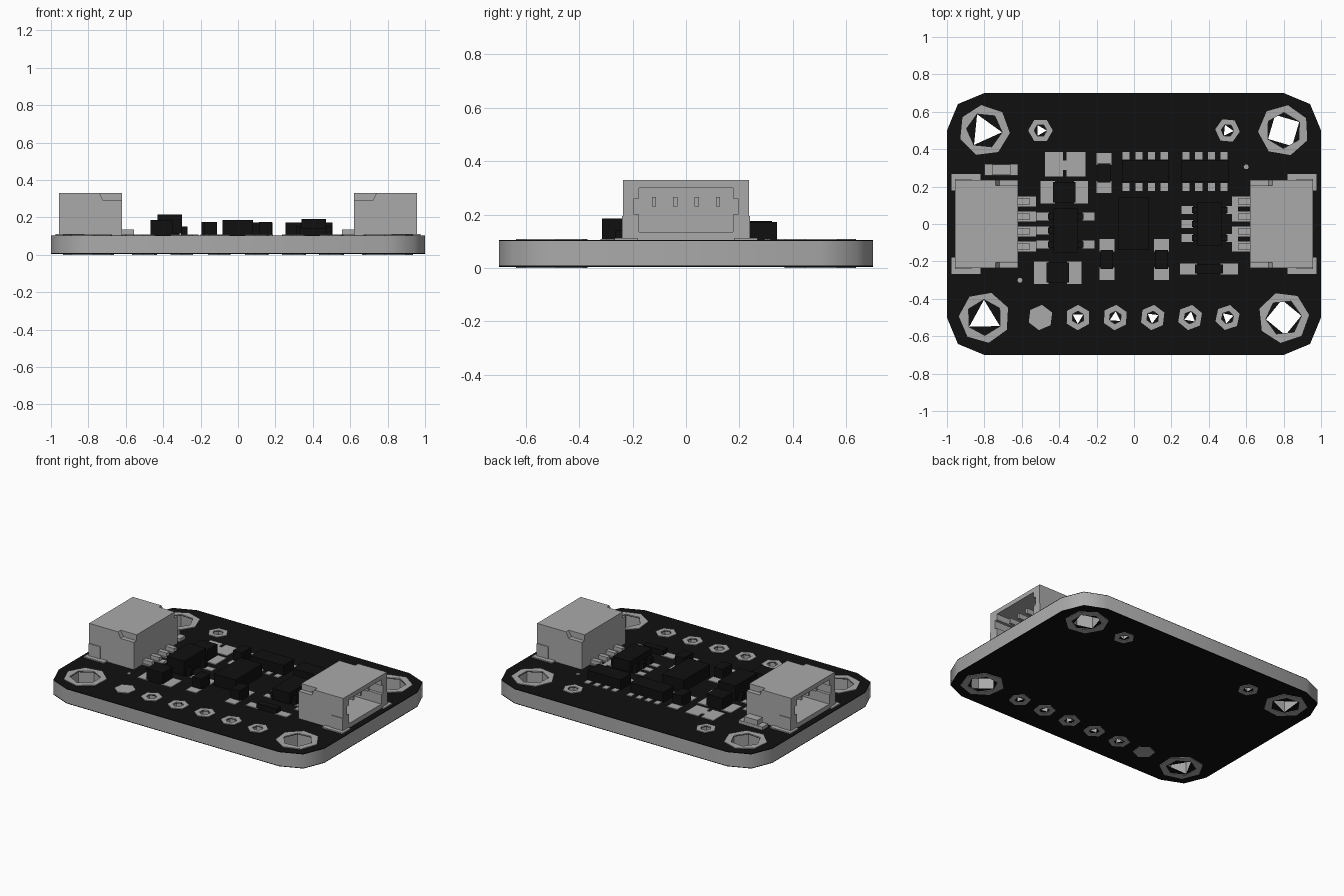
import bpy, bmesh, math

cube = bpy.data.objects.get("Cube")
if cube:
    bpy.data.objects.remove(cube)


def material(name, value):
    m = bpy.data.materials.new(name)
    m.use_nodes = True
    colour = (value, value, value, 1)
    m.diffuse_color = colour
    m.node_tree.nodes["Principled BSDF"].inputs["Base Color"].default_value = colour
    return m


BLACK = material("matte black", 0.005)
GREY = material("light grey", 0.4)
TOP = 0.104    # upper face of the solder mask
PAD = 0.109    # upper face of the flat pads


def add_mesh(name, bm, mat):
    bmesh.ops.remove_doubles(bm, verts=bm.verts, dist=0.0001)
    bmesh.ops.recalc_face_normals(bm, faces=bm.faces)
    me = bpy.data.meshes.new(name)
    bm.to_mesh(me)
    bm.free()
    me.materials.append(mat)
    ob = bpy.data.objects.new(name, me)
    bpy.context.collection.objects.link(ob)
    return ob


def box(name, x, y, z, mat):
    """Box between pairs of limits on each axis."""
    bm = bmesh.new()
    bmesh.ops.create_cube(bm, size=1)
    lims = (x, y, z)
    for v in bm.verts:
        v.co = [(min(l) if c < 0 else max(l)) for c, l in zip(v.co, lims)]
    return add_mesh(name, bm, mat)


def ngon(x, y, r, n, turn=0.0):
    return [(x + r * math.cos(turn + i * math.tau / n),
             y + r * math.sin(turn + i * math.tau / n)) for i in range(n)]


def plate(name, loops, z0, z1, mat):
    """Flat plate whose first loop is the outline and the rest are holes."""
    cu = bpy.data.curves.new(name, 'CURVE')
    cu.dimensions = '2D'
    cu.fill_mode = 'BOTH'
    cu.extrude = (z1 - z0) / 2
    for pts in loops:
        sp = cu.splines.new('POLY')
        sp.points.add(len(pts) - 1)
        for p, (x, y) in zip(sp.points, pts):
            p.co = (x, y, 0, 1)
        sp.use_cyclic_u = True
    tmp = bpy.data.objects.new("outline", cu)
    bpy.context.collection.objects.link(tmp)
    bpy.context.view_layer.update()
    me = bpy.data.meshes.new_from_object(tmp)
    bpy.data.objects.remove(tmp)
    bm = bmesh.new()
    bm.from_mesh(me)
    bpy.data.meshes.remove(me)
    bmesh.ops.translate(bm, verts=bm.verts, vec=(0, 0, (z0 + z1) / 2))
    ob = add_mesh(name, bm, mat)
    ob.data.polygons.foreach_set("use_smooth", [True] * len(ob.data.polygons))
    ob.data.set_sharp_from_angle(angle=math.radians(50))
    return ob


# Board outline with coarse rounded corners
outline = []
for q, (sx, sy) in enumerate([(1, 1), (-1, 1), (-1, -1), (1, -1)]):
    for k in range(3):
        a = (q + k / 2) * math.pi / 2
        outline.append((sx * 0.8 + 0.2 * math.cos(a), sy * 0.5 + 0.2 * math.sin(a)))

# Holes: x, y, ring radius, hole radius, turn
holes = [(sx * 0.8, sy * 0.5, 0.137, 0.096, 0.3 * sx + 0.2 * sy)
         for sx in (-1, 1) for sy in (-1, 1)]
holes += [(sx * 0.5, 0.5, 0.066, 0.034, 1.0 + sx) for sx in (-1, 1)]
holes += [(-0.3 + i * 0.2, -0.5, 0.068, 0.034, 0.5 + i) for i in range(5)]

cuts = [ngon(x, y, r, 6, t) for x, y, _, r, t in holes]
low_cuts = [ngon(x, y, r * 0.99, 3 if x < 0 or r < 0.05 else 4, t)
            for x, y, _, r, t in holes]
plate("board_core", [outline] + cuts, 0.009, 0.1, GREY)
plate("top_mask", [outline] + cuts, 0.1, TOP, BLACK)
plate("bottom_mask", [outline] + low_cuts, 0.004, 0.009, BLACK)
for (x, y, ring, r, t), cut in zip(holes, cuts):
    rim = ngon(x, y, ring, 7 if ring > 0.1 else 6, t)
    plate("top_ring", [rim, cut], TOP, PAD, GREY)
    plate("bottom_ring", [rim, cut], 0, 0.004, GREY)
for z0, z1 in ((TOP, PAD), (0, 0.004)):
    plate("filled_pad", [ngon(-0.5, -0.5, 0.068, 6, 0.4)], z0, z1, GREY)


# Cable sockets, opening outwards on each side
def socket(s):
    def part(name, x, y, z):
        return box("socket_" + name, [s * x[0], s * x[1]], y, z, GREY)
    part("back", (0.62, 0.70), (-0.205, 0.205), (0.1, 0.33))
    part("roof", (0.62, 0.957), (-0.205, 0.205), (0.30, 0.33))
    part("floor", (0.62, 0.957), (-0.205, 0.205), (0.104, 0.135))
    profile = [(0.62, 0.104), (0.957, 0.104), (0.957, 0.33), (0.74, 0.33),
               (0.72, 0.29), (0.62, 0.29)]
    for side in (-1, 1):
        # Side wall with a stepped rear corner
        bm = bmesh.new()
        face = bm.faces.new([bm.verts.new((s * x, side * 0.195, z)) for x, z in profile])
        ext = bmesh.ops.extrude_face_region(bm, geom=[face])["geom"]
        bmesh.ops.translate(bm, vec=(0, side * 0.04, 0),
                            verts=[v for v in ext if isinstance(v, bmesh.types.BMVert)])
        add_mesh("socket_side", bm, GREY)
        # Inner ribs leave a latch slot between them
        for z in ((0.13, 0.2), (0.26, 0.31)):
            part("rib", (0.69, 0.957), (side * 0.175, side * 0.2), z)
        part("clip", (0.87, 0.957), (side * 0.235, side * 0.24), (0.104, 0.195))
        part("anchor_pad", (0.82, 0.975), (side * 0.18, side * 0.268), (TOP, 0.112))
    for i in range(4):
        y = -0.12 + i * 0.08
        part("contact", (0.69, 0.9), (y - 0.008, y + 0.008), (0.23, 0.265))
        part("foot", (0.555, 0.63), (y - 0.015, y + 0.015), (TOP, 0.135))
        part("foot_pad", (0.525, 0.63), (y - 0.027, y + 0.027), (TOP, PAD))


for s in (-1, 1):
    socket(s)


# Two-terminal parts: end pads with a dark body between them
def chip(name, x, y, body, height, along):
    """body is the length of the dark middle along axis 0 or 1."""
    lims = [list(x), list(y)]
    a, b = lims[along]
    mid = (a + b) / 2
    for end in ((a, mid - body * 0.42), (mid + body * 0.42, b)):
        pad = list(lims)
        pad[along] = end
        box(name + "_pad", pad[0], pad[1], (TOP, PAD), GREY)
    core = [[l[0] + 0.006, l[1] - 0.006] for l in lims]
    core[along] = (mid - body / 2, mid + body / 2)
    box(name + "_body", core[0], core[1], (TOP, height), BLACK)


chip("upper_capacitor", (-0.5, -0.245), (0.11, 0.23), 0.12, 0.185, 0)
chip("lower_capacitor", (-0.535, -0.28), (-0.32, -0.2), 0.12, 0.185, 0)
chip("upper_resistor", (-0.2, -0.12), (0.165, 0.38), 0.1, 0.175, 1)
chip("left_resistor", (-0.185, -0.105), (-0.3, -0.08), 0.1, 0.175, 1)
chip("right_resistor", (0.107, 0.187), (-0.3, -0.08), 0.1, 0.175, 1)
chip("small_resistor", (0.245, 0.555), (-0.27, -0.21), 0.15, 0.14, 0)

# Bare jumper pads
box("jumper_pad_left", (-0.475, -0.38), (0.255, 0.385), (TOP, PAD), GREY)
box("jumper_pad_right", (-0.36, -0.26), (0.255, 0.385), (TOP, PAD), GREY)
box("jumper_link", (-0.385, -0.355), (0.29, 0.34), (TOP, PAD), GREY)

# Indicator lamp beside the left socket
box("lamp_base", (-0.8, -0.62), (0.26, 0.32), (TOP, 0.125), GREY)
box("lamp_lens", (-0.76, -0.66), (0.262, 0.318), (0.12, 0.16), GREY)

# Resistor arrays with rows of pads
for cx in (0.06, 0.38):
    box("array_body", (cx - 0.125, cx + 0.125), (0.225, 0.34), (TOP, 0.172), BLACK)
    for i in range(4):
        x = cx + (i - 1.5) * 0.068
        for y in (0.197, 0.365):
            box("array_pad", (x - 0.019, x + 0.019), (y - 0.021, y + 0.021),
                (TOP, PAD), GREY)

# Central sensor
box("sensor", (-0.083, 0.08), (-0.14, 0.145), (TOP, 0.185), BLACK)


# Small packages with three legs on one side and two on the other
def package(cx, cy, top, reach):
    box("package_body", (cx - 0.065, cx + 0.065), (cy - 0.117, cy + 0.117),
        (0.115, top), BLACK)
    for side, rows in ((-1, (-1, 0, 1)), (1, (-1, 1))):
        for r in rows:
            y = cy + r * 0.075
            box("package_leg", (cx + side * 0.06, cx + side * 0.095),
                (y - 0.016, y + 0.016), (TOP, 0.15), BLACK)
            box("package_pad", (cx + side * 0.09, cx + side * reach),
                (y - 0.022, y + 0.022), (TOP, PAD), GREY)


package(-0.365, -0.035, 0.215, 0.155)
package(0.405, 0.0, 0.19, 0.15)

# Tiny alignment dots
for x, y in ((0.6, 0.305), (-0.61, -0.3)):
    plate("alignment_dot", [ngon(x, y, 0.014, 6)], TOP, PAD, GREY)
